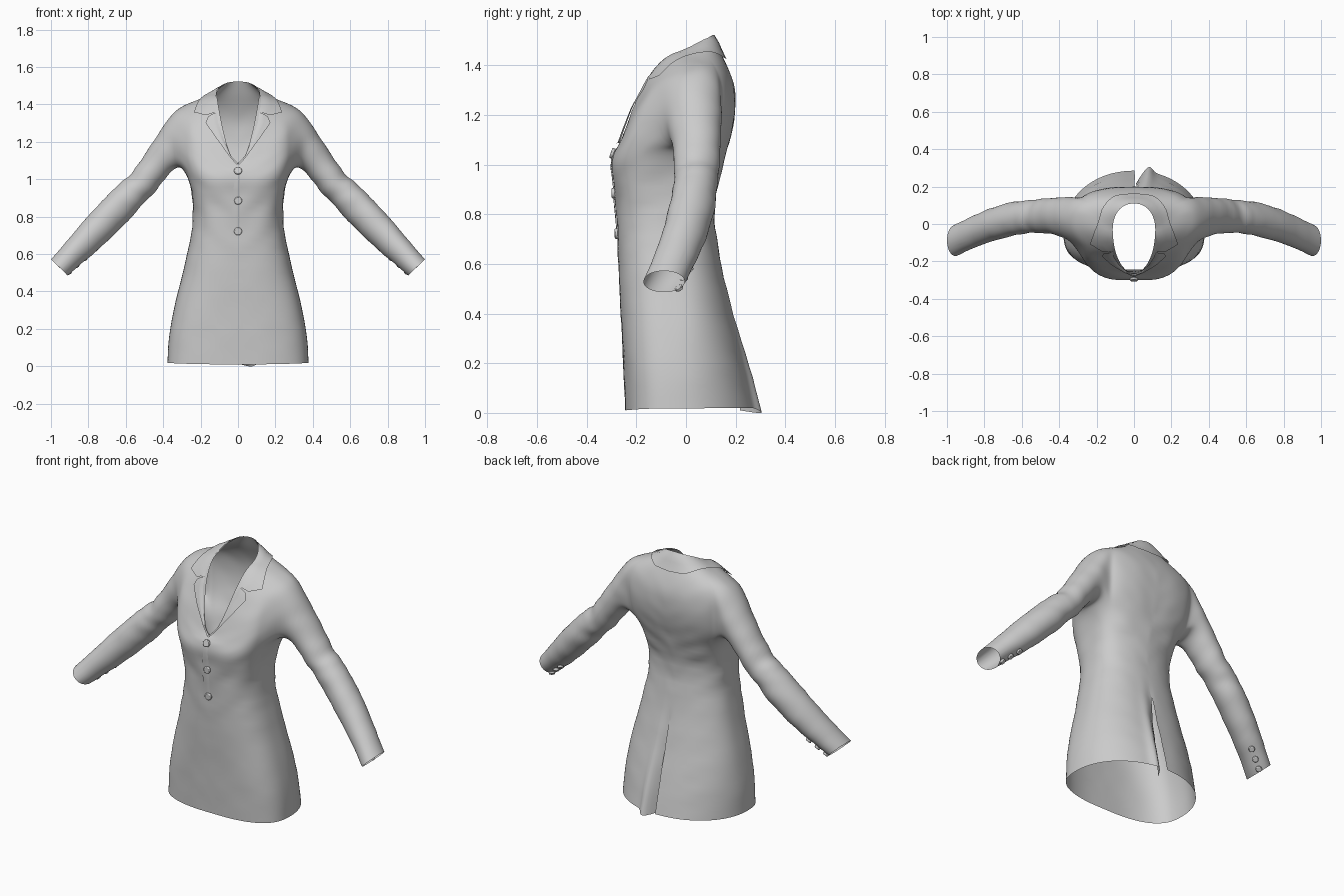
import bpy, math
from mathutils import Vector, noise
from mathutils.bvhtree import BVHTree

if "Cube" in bpy.data.objects:
    bpy.data.objects.remove(bpy.data.objects["Cube"])

N = 48  # columns around the coat, starting and ending at the back centre


def make(name, verts, faces, subsurf=0):
    me = bpy.data.meshes.new(name)
    me.from_pydata([tuple(v) for v in verts], [], faces)
    ob = bpy.data.objects.new(name, me)
    bpy.context.collection.objects.link(ob)
    bpy.ops.object.select_all(action='DESELECT')
    ob.select_set(True)
    bpy.context.view_layer.objects.active = ob
    if subsurf:
        mod = ob.modifiers.new("smooth", 'SUBSURF')
        mod.levels = subsurf
        mod.boundary_smooth = 'PRESERVE_CORNERS'
        bpy.ops.object.modifier_apply(modifier="smooth")
    bpy.ops.object.shade_smooth_by_angle(angle=math.radians(50))
    return ob


# Torso rings: half width, y front/side/back, z front/side/back, squareness front/back
RINGS = [
    (.378, -.245, -.04, .285, .010, .018, .020, .70, .96),
    (.368, -.253, -.04, .245, .20, .20, .20, .70, .93),
    (.322, -.263, -.04, .185, .40, .40, .40, .72, .88),
    (.270, -.274, -.05, .140, .60, .60, .60, .75, .85),
    (.240, -.278, -.05, .115, .75, .75, .75, .75, .85),
    (.238, -.282, -.05, .115, .88, .88, .88, .70, .85),
    (.265, -.305, -.03, .148, .99, 1.0, 1.0, .62, .80),
    (.300, -.298, .02, .178, 1.03, 1.075, 1.09, .64, .75),
    (.315, -.290, .04, .197, 1.05, 1.18, 1.18, .70, .75),
    (.320, -.283, .05, .203, 1.06, 1.30, 1.28, .78, .75),
    (.303, -.278, .06, .182, 1.068, 1.392, 1.37, .85, .80),
    (.207, -.272, .03, .142, 1.076, 1.428, 1.44, .92, .88),
    (.114, -.264, -.03, .11, 1.085, 1.45, 1.522, 1.0, .92),
]


def ring_point(ring, c):
    w, yf, ys, yb, zf, zs, zb, af, ab = ring
    t = math.pi - 2 * math.pi * c / N
    s, k = math.sin(t), math.cos(t)
    if c % (N // 2) == 0:
        s = 0.0
    front = k > 0
    a = af if front else ab
    x = math.copysign(abs(s) ** a, s) * w
    y = ys + ((yf if front else yb) - ys) * abs(k) ** a
    z = zs + ((zf - zs) * k * k if front else (zb - zs) * abs(k))
    return Vector((x, y, z))


# Torso grid with a vent slit at the lower back, one edge folded inwards
verts, faces, idx = [], [], {}
for r, ring in enumerate(RINGS):
    for c in range(N + 1):
        if c == N and r > 2:
            idx[r, c] = idx[r, 0]
            continue
        p = ring_point(ring, c)
        if r <= 2:
            v = 1 - p.z / .55
            if c == 0:
                p += Vector((.012, -.07 * v, -.01 * v))
            elif c == 1:
                p += Vector((.03 * v, .05 * v, -.03 * v))
            elif c == N:
                p.x += .004
        idx[r, c] = len(verts)
        verts.append(p)
ARM = range(8, 16)
for r in range(len(RINGS) - 1):
    for c in range(N):
        if 7 <= r < 10 and (c in ARM or N - 1 - c in ARM):
            continue
        faces.append((idx[r, c], idx[r + 1, c], idx[r + 1, c + 1], idx[r, c + 1]))

# Sleeves grown from the armholes: outer x,z, inner x,z, y centre, y half depth
SLEEVE = [
    (.35, 1.355, .335, 1.06, .03, .118),
    (.425, 1.25, .385, 1.005, .04, .102),
    (.50, 1.13, .45, .925, .045, .092),
    (.565, 1.03, .515, .86, .04, .086),
    (.61, 1.0, .55, .82, .037, .09),
    (.70, .915, .63, .735, .023, .092),
    (.81, .795, .73, .635, -.003, .09),
    (.92, .665, .84, .545, -.052, .085),
    (1.0, .572, .91, .485, -.088, .084),
]
loop = ([(10, c) for c in range(12, 17)] + [(9, 16), (8, 16)]
        + [(7, c) for c in range(16, 7, -1)] + [(8, 8), (9, 8)]
        + [(10, c) for c in range(8, 12)])
n = len(loop)
for side in (1, -1):
    prev = [idx[r, c if side > 0 else N - c] for r, c in loop]
    for ox, oz, ix, iz, yc, hy in SLEEVE:
        cur = []
        for j in range(n):
            a = 2 * math.pi * j / n
            k = math.cos(a)
            cur.append(len(verts))
            verts.append(Vector((side * ((ox + ix) / 2 + (ox - ix) / 2 * k),
                                 yc - hy * math.sin(a),
                                 (oz + iz) / 2 + (oz - iz) / 2 * k)))
        for j in range(n):
            m = (j + 1) % n
            q = (prev[j], prev[m], cur[m], cur[j])
            faces.append(q if side > 0 else q[::-1])
        prev = cur

coat = make("coat_body_and_sleeves", verts, faces, 2)

# Soft diagonal cloth folds, strongest around waist and elbows
me = coat.data
normals = [v.normal.copy() for v in me.vertices]
for v, nor in zip(me.vertices, normals):
    p = v.co
    x = abs(p.x)
    q = Vector((x * 5 + p.z * 5, p.y * 5, p.z * 13 - x * 8))
    amp = .003 + .006 * math.exp(-((p.z - .9) / .18) ** 2)
    if p.z > 1.4 or x > .93 or p.z < .1:
        amp = .001
    v.co = p + nor * amp * noise.noise(q)
me.update()
tree = BVHTree.FromPolygons([v.co.copy() for v in me.vertices],
                            [tuple(p.vertices) for p in me.polygons])


def snap(p, off):
    co, nor, _, _ = tree.find_nearest(p)
    return co + nor * off, nor


# Cloth strip laid on the coat between an inner and an outer edge
def ribbon(name, pairs, off, side=1, across=6, steps=4):
    vs, fs = [], []
    rows = []
    for (a0, b0), (a1, b1) in zip(pairs, pairs[1:]):
        for s in range(steps):
            t = s / steps
            rows.append((Vector(a0).lerp(Vector(a1), t), Vector(b0).lerp(Vector(b1), t)))
    rows.append((Vector(pairs[-1][0]), Vector(pairs[-1][1])))
    for a, b in rows:
        for k in range(across + 1):
            p = a.lerp(b, k / across)
            p.x *= side
            vs.append(snap(p, off * (.4 + .6 * min(1, k / 2)))[0])
    w = across + 1
    for i in range(len(rows) - 1):
        for k in range(across):
            q = (i * w + k, i * w + k + 1, (i + 1) * w + k + 1, (i + 1) * w + k)
            fs.append(q if side < 0 else q[::-1])
    return make(name, vs, fs)


COLLAR = [
    ((0, .11, 1.522), (0, .155, 1.42)),
    ((.07, .085, 1.505), (.095, .14, 1.42)),
    ((.108, .02, 1.47), (.16, .07, 1.425)),
    ((.114, -.04, 1.445), (.185, 0, 1.405)),
    ((.11, -.09, 1.38), (.222, -.08, 1.33)),
    ((.105, -.12, 1.34), (.165, -.13, 1.33)),
]
LAPEL = [
    ((0, -.265, 1.085), (.005, -.275, 1.07)),
    ((.04, -.25, 1.13), (.055, -.26, 1.135)),
    ((.075, -.21, 1.21), (.12, -.2, 1.22)),
    ((.10, -.15, 1.29), (.17, -.16, 1.295)),
    ((.105, -.12, 1.34), (.155, -.14, 1.325)),
]
for side, tag in ((1, "left"), (-1, "right")):
    ribbon("collar_" + tag, COLLAR, .01, side)
    ribbon("lapel_" + tag, LAPEL, .01, side)

# Overlapping front edge
ribbon("front_placket", [((-.01, -.3, 1.075), (.008, -.3, 1.075)),
                         ((-.01, -.3, .9), (.03, -.3, .9)),
                         ((-.01, -.3, .70), (.035, -.3, .70))], .005, -1)


# Round buttons set on the cloth
def button(name, target, radius):
    co, nor = snap(Vector(target), .005)
    bpy.ops.mesh.primitive_cylinder_add(vertices=20, radius=radius, depth=.014, location=co,
                                        rotation=nor.to_track_quat('Z', 'Y').to_euler())
    ob = bpy.context.object
    ob.name = name
    bev = ob.modifiers.new("edge", 'BEVEL')
    bev.width, bev.segments = .004, 2
    bpy.ops.object.shade_smooth_by_angle(angle=math.radians(40))


for z in (1.05, .885, .72):
    button("front_button", (0, -.31, z), .021)
for side in (1, -1):
    for k in range(3):
        button("cuff_button", (side * (.81 + .042 * k), .03 - .022 * k, .555 - .037 * k), .017)
